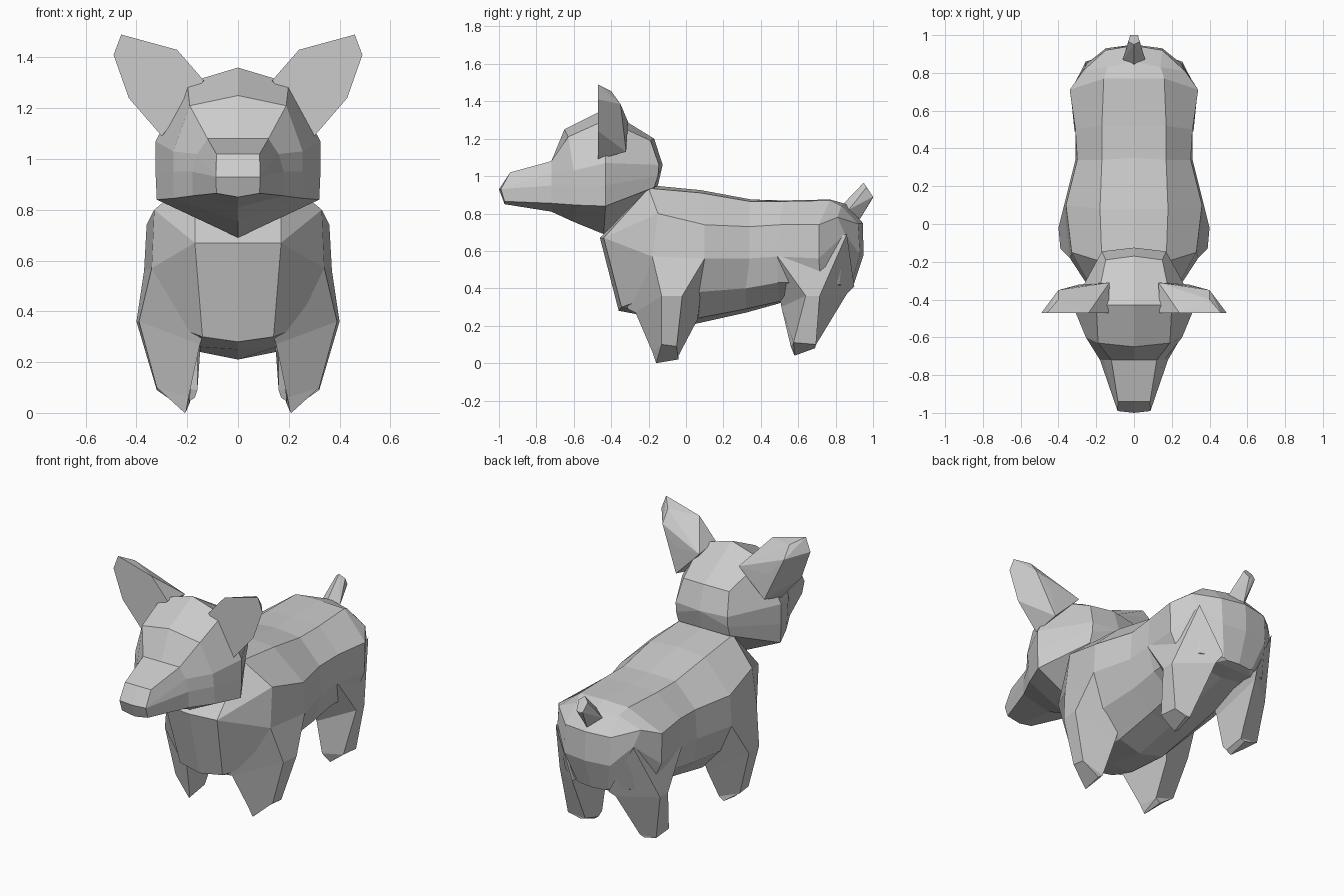
import bpy, bmesh

if "Cube" in bpy.data.objects:
    bpy.data.objects.remove(bpy.data.objects["Cube"])

GREY = (0.6, 0.6, 0.6, 1)
mat = bpy.data.materials.new("plain grey")
mat.diffuse_color = GREY
mat.use_nodes = True
mat.node_tree.nodes["Principled BSDF"].inputs["Base Color"].default_value = GREY


def finish(name, bm):
    """Clean the mesh and link it as a flat-shaded object."""
    bmesh.ops.remove_doubles(bm, verts=bm.verts, dist=0.001)
    bmesh.ops.recalc_face_normals(bm, faces=bm.faces)
    me = bpy.data.meshes.new(name)
    bm.to_mesh(me)
    bm.free()
    me.materials.append(mat)
    bpy.context.collection.objects.link(bpy.data.objects.new(name, me))


def loft(name, rings, caps):
    """Skin closed rings of points and cap the listed ends."""
    bm = bmesh.new()
    loops = [[bm.verts.new(p) for p in r] for r in rings]
    n = len(loops[0])
    for a, b in zip(loops, loops[1:]):
        for i in range(n):
            j = (i + 1) % n
            bm.faces.new((a[i], a[j], b[j], b[i]))
    for c in caps:
        bm.faces.new(loops[c])
    finish(name, bm)


def whole(half):
    """Close a half ring, running from top centre to bottom centre."""
    return half + [(-x, y, z) for x, y, z in half[-2:0:-1]]


def hull(name, points):
    bm = bmesh.new()
    for p in points:
        bm.verts.new(p)
    res = bmesh.ops.convex_hull(bm, input=bm.verts)
    junk = {g for g in res["geom_interior"] if isinstance(g, bmesh.types.BMVert)}
    bmesh.ops.delete(bm, geom=list(junk), context='VERTS')
    bmesh.ops.dissolve_limit(bm, angle_limit=0.03, verts=bm.verts, edges=bm.edges)
    finish(name, bm)


def flip(points, s):
    return [(s * x, y, z) for x, y, z in points]


# Body: breast line, chest edge, shoulders, waist, hips, rump and rump line
breast, breast_low = (0, -.46, .67), (0, -.36, .28)
chest, keel = (.17, -.44, .67), (.14, -.345, .30)
front = [
    [breast, breast, breast, breast, breast_low, breast_low, breast_low],
    [breast, chest, chest, chest, keel, keel, breast_low],
    [(0, -.18, .95), (.17, -.20, .935), (.33, -.15, .80), (.34, -.18, .57),
     (.30, -.17, .36), (.15, -.20, .26), (0, -.20, .25)],
    [(0, .08, .925), (.18, .08, .91), (.36, .10, .74), (.37, .10, .56),
     (.28, .06, .38), (.15, .06, .24), (0, .05, .21)],
    [(0, .35, .875), (.17, .34, .865), (.30, .34, .73), (.31, .34, .56),
     (.27, .32, .40), (.15, .32, .29), (0, .32, .27)],
]
rump, rump_mid, rump_low = (0, .945, .75), (0, .95, .58), (0, .89, .40)
back = [
    [(0, .52, .87), (.17, .52, .865), (.31, .50, .74), (.31, .49, .57),
     (.27, .49, .43), (.15, .50, .33), (0, .50, .32)],
    [(0, .77, .875), (.16, .77, .87), (.34, .71, .74), (.335, .71, .56),
     (.28, .72, .43), (.14, .74, .40), (0, .74, .38)],
    [(0, .86, .85), (.14, .83, .84), (.27, .81, .78), (.25, .85, .69),
     (.22, .82, .42), (.12, .84, .39), (0, .84, .39)],
    [rump, (.15, .92, .745), (.15, .92, .745), (.15, .93, .58),
     (.10, .88, .41), (.08, .88, .40), rump_low],
    [rump, rump, rump, rump_mid, rump_low, rump_low, rump_low],
]
loft("body", [whole(h) for h in front + back], ())

# Head: nose edge, nose, snout, brow, cheeks, back of the skull and its centre line
nose = (.087, -.99, .93)
nape = (0, -.125, 1.06)
head = [
    [(0, -1, .93), nose, nose, nose, nose, (0, -1, .93)],
    [(0, -.94, 1.02), (.085, -.94, 1.02), nose, nose, (.085, -.97, .865), (0, -.97, .85)],
    [(0, -.72, 1.08), (.12, -.72, 1.08), (.16, -.72, 1.02), (.18, -.72, .95),
     (.18, -.72, .855), (0, -.72, .81)],
    [(0, -.65, 1.25), (.19, -.63, 1.21), (.255, -.60, 1.03), (.255, -.59, .95),
     (.255, -.58, .845), (0, -.60, .755)],
    [(0, -.43, 1.36), (.20, -.43, 1.30), (.325, -.43, 1.07), (.325, -.43, .95),
     (.32, -.43, .84), (0, -.44, .69)],
    [(0, -.17, 1.20), (.15, -.19, 1.19), (.17, -.145, 1.06), (.17, -.15, 1.0),
     (.17, -.17, .94), (0, -.20, .90)],
    [(0, -.17, 1.20), (0, -.17, 1.20), nape, nape, (0, -.15, .95), (0, -.20, .90)],
]
loft("head", [whole(h) for h in head], (0,))

# Legs: rings run outer front, outer back, inner back, inner front
front_leg = [
    [(.34, -.18, .57), (.37, .10, .56), (.15, .10, .40), (.14, -.33, .30)],
    [(.39, -.13, .36), (.40, -.02, .36), (.18, .06, .23), (.15, -.27, .27)],
    [(.32, -.13, .10), (.32, -.05, .09), (.19, -.04, .04), (.195, -.18, .06)],
    [(.21, -.16, 0), (.22, -.04, .02), (.19, -.04, .04), (.205, -.16, .005)],
]
rear_leg = [
    [(.315, .49, .57), (.255, .86, .69), (.12, .90, .41), (.14, .50, .36)],
    [(.33, .64, .36), (.33, .715, .36), (.14, .86, .37), (.16, .51, .30)],
    [(.29, .575, .11), (.29, .695, .10), (.18, .69, .09), (.16, .56, .09)],
    [(.20, .58, .04), (.21, .69, .08), (.18, .69, .09), (.17, .58, .06)],
]
# Ears: flat front outline, then the ridged back
ear = [(x, -.47, z) for x, z in ((.135, 1.31), (.24, 1.43), (.46, 1.49),
                                 (.49, 1.41), (.43, 1.24), (.30, 1.09))]
ear += [(.40, -.40, 1.455), (.40, -.35, 1.385), (.31, -.33, 1.28),
        (.29, -.32, 1.13), (.13, -.31, 1.29)]
for side, s in (("left", 1), ("right", -1)):
    loft(side + "_front_leg", [flip(r, s) for r in front_leg], (0, -1))
    loft(side + "_rear_leg", [flip(r, s) for r in rear_leg], (0, -1))
    hull(side + "_ear", flip(ear, s))

# Tail
tail = [(0, .83, .84), (0, .93, .77), (0, .95, .965), (0, 1, .885)]
for s in (1, -1):
    tail += [(s * .06, .87, .82), (s * .03, .965, .94), (s * .02, 1, .89)]
hull("tail", tail)
